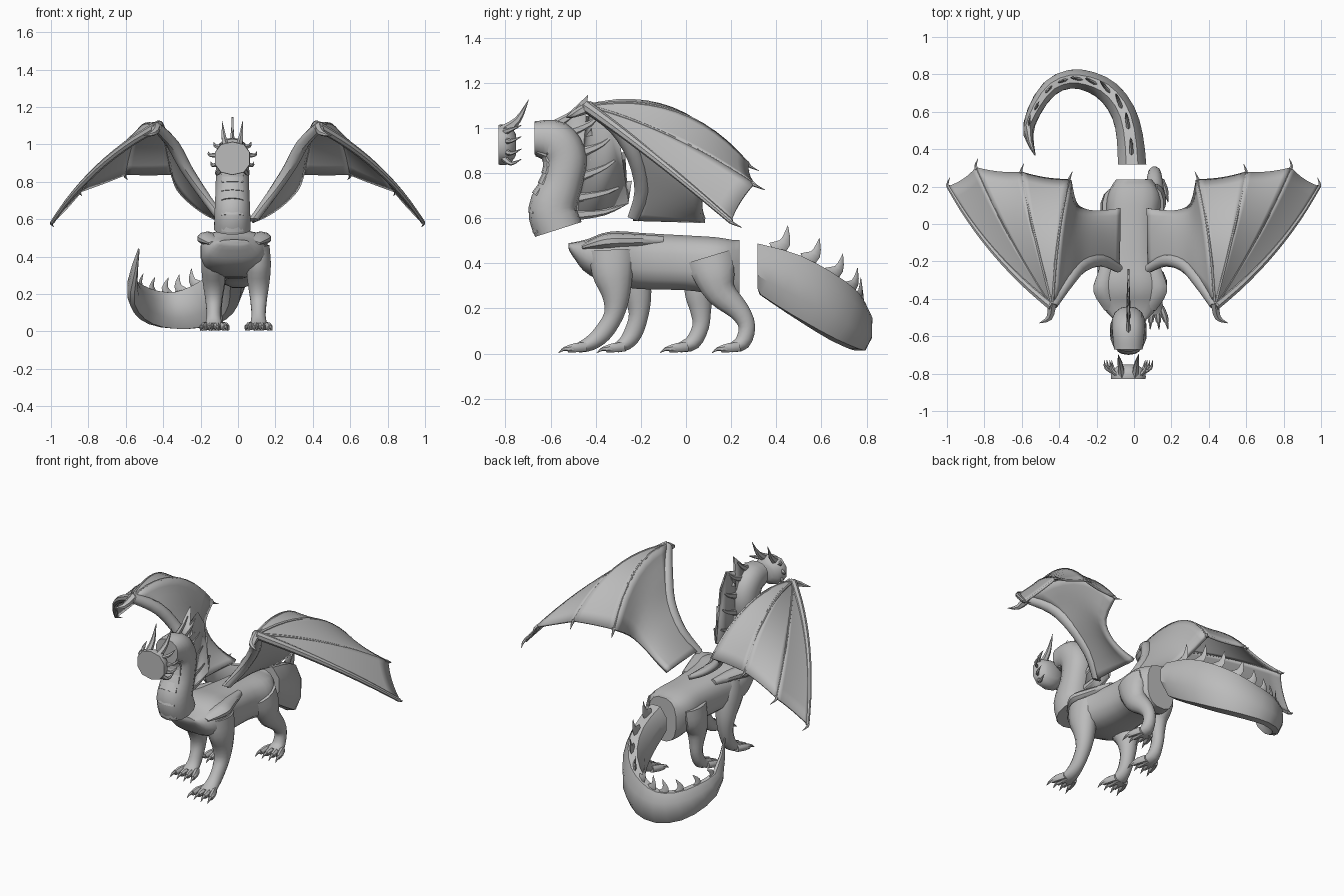
import bpy, bmesh, math
from mathutils import Vector as V

cube = bpy.data.objects.get("Cube")
if cube:
    bpy.data.objects.remove(cube)

grey = bpy.data.materials.new("stone grey")
grey.use_nodes = True
grey.diffuse_color = (0.5, 0.5, 0.5, 1)
grey.node_tree.nodes["Principled BSDF"].inputs["Base Color"].default_value = (0.5, 0.5, 0.5, 1)
X = V((1, 0, 0))
MID = -0.02


def finish(name, bm, angle=40):
    bmesh.ops.recalc_face_normals(bm, faces=bm.faces)
    mesh = bpy.data.meshes.new(name)
    bm.to_mesh(mesh)
    bm.free()
    ob = bpy.data.objects.new(name, mesh)
    bpy.context.collection.objects.link(ob)
    mesh.materials.append(grey)
    bpy.ops.object.select_all(action='DESELECT')
    ob.select_set(True)
    bpy.context.view_layer.objects.active = ob
    bpy.ops.object.shade_smooth_by_angle(angle=math.radians(angle))
    return ob


def smooth(rows, steps):
    """Catmull-Rom resampling of rows of numbers."""
    rows = [list(r) for r in rows]
    ext = [rows[0]] + rows + [rows[-1]]
    out = []
    for a, b, c, d in zip(ext, ext[1:], ext[2:], ext[3:]):
        for k in range(steps):
            t = k / steps
            out.append([q + t * (r - p) / 2 + t * t * (2 * p - 5 * q + 4 * r - s) / 2
                        + t ** 3 * (3 * q - p - 3 * r + s) / 2
                        for p, q, r, s in zip(a, b, c, d)])
    return out + [rows[-1]]


def loft(name, rows, steps=3, n=12, side=None, ends=None, power=1.0):
    """Tube through rows of x, y, z, half width, half height."""
    rows = smooth(rows, steps)
    pts = [V(r[:3]) for r in rows]
    bm = bmesh.new()
    rings = []
    for i, r in enumerate(rows):
        tan = (pts[min(i + 1, len(pts) - 1)] - pts[max(i - 1, 0)]).normalized()
        if ends and i in (0, len(rows) - 1):
            tan = V(ends[0 if i == 0 else 1]).normalized()
        u = (side or tan.cross(V((0, 0, 1)))).normalized()
        v = u.cross(tan).normalized()
        ring = []
        for k in range(n):
            a = math.tau * (k + 0.5) / n
            c, s = math.cos(a), math.sin(a)
            ring.append(bm.verts.new(pts[i] + u * r[3] * math.copysign(abs(c) ** power, c)
                                     + v * r[4] * math.copysign(abs(s) ** power, s)))
        rings.append(ring)
    for p, q in zip(rings, rings[1:]):
        for k in range(n):
            bm.faces.new((p[k], p[k - 1], q[k - 1], q[k]))
    bm.faces.new(rings[0])
    bm.faces.new(rings[-1])
    return finish(name, bm)


def spike(name, base, bend, tip, w, h, side=None):
    rows = [(*base, w, h), (*bend, w * 0.7, h * 0.6), (*tip, 0.001, 0.001)]
    return loft(name, rows, 3, 6, side)


# Torso, flat at the neck and tail joints
loft("torso", [(MID, -.52, .478, .075, .012), (MID, -.47, .457, .125, .05),
               (MID, -.41, .437, .162, .092), (MID, -.32, .425, .182, .12),
               (MID, -.2, .41, .155, .126), (-.01, 0, .402, .138, .123),
               (0, .12, .39, .148, .128), (0, .19, .372, .125, .135),
               (0, .238, .368, .097, .138)],
     3, 16, X, [(0, 1, 0), (0, 1, 0)], 0.75)
# Shoulder flanges
for s in (-1, 1):
    loft("shoulder", [(MID + s * .1, -.46, .47, .04, .012), (MID + s * .145, -.36, .495, .055, .034),
                      (MID + s * .13, -.26, .5, .045, .032), (MID + s * .1, -.1, .5, .02, .02)],
         3, 10, X)


# Legs with toes and claws
def leg(name, x, ys, zs, rx, ry):
    loft(name, [(x, *r) for r in zip(ys, zs, rx, ry)], 3, 12, X)
    y = ys[-1]
    for k in range(4):
        dx = (k - 1.5) * .032
        loft("toe", [(x + dx * .7, y + .04, .03, .018, .022),
                     (x + dx * 1.1, y - .01, .026, .02, .022),
                     (x + dx * 1.3, y - .045, .02, .014, .016)], 2, 8, X)
        spike("claw", (x + dx * 1.28, y - .035, .022), (x + dx * 1.4, y - .06, .02),
              (x + dx * 1.5, y - .085, .003), .011, .014, X)


front = ((.46, .36, .26, .17, .09, .045, .025), (.06, .068, .06, .046, .039, .044, .052),
         (.1, .095, .065, .045, .042, .034, .022))
hind = ((.43, .35, .27, .19, .12, .05, .026), (.05, .062, .056, .042, .035, .04, .052),
        (.1, .095, .07, .048, .038, .036, .022))
leg("left_front_leg", .11, (-.33, -.325, -.31, -.32, -.37, -.425, -.48), *front)
leg("right_front_leg", -.13, (-.29, -.25, -.215, -.21, -.235, -.27, -.31), *front)
leg("left_hind_leg", .11, (.1, .125, .155, .235, .27, .25, .2), *hind)
leg("right_hind_leg", -.12, (.09, .085, .06, .065, .065, .03, -.03), *hind)

# Neck, cut at both ends
NX = -.03
neck = [(NX, -.565, .55, .1, .108), (NX, -.59, .64, .097, .108), (NX, -.55, .755, .092, .092),
        (NX, -.535, .865, .09, .095), (NX, -.58, .94, .088, .094), (NX, -.67, .955, .078, .074)]
loft("neck", neck, 4, 14, X, [(0, -.3, .94), (0, -1, 0)], .9)

# Overlapping throat plates
path = smooth(neck, 4)
for i in range(1, len(path) - 3, 2):
    p, q = path[i], path[i + 2]
    t = (V(q[:3]) - V(p[:3])).normalized()
    out = t.cross(X)
    if out.y > 0:
        out = -out
    a = V(p[:3]) + out * p[4] * .78
    b = V(q[:3]) + out * q[4] * .73
    loft("throat_plate", [(*a, .062, .028), (*b, .054, .024)], 1, 10, X)

# Crest of spikes joined by webbing behind the neck
base = [(-.58, 1.01), (-.51, .98), (-.46, .89), (-.46, .785), (-.475, .69), (-.48, .615)]
tips = [(-.434, 1.146), (-.36, 1.08), (-.3, .99), (-.27, .894), (-.24, .765), (-.255, .665)]
bm = bmesh.new()
outline = []
for i, (b, t) in enumerate(zip(base, tips)):
    outline.append(t)
    if i < len(base) - 1:
        b2, t2 = base[i + 1], tips[i + 1]
        f = .68 + .06 * i
        outline.append([f * (p + q) / 2 + (1 - f) * (r + w) / 2
                        for p, q, r, w in zip(b, b2, t, t2)])
    mid = ((b[0] + t[0]) / 2 + .01, (b[1] + t[1]) / 2 - .012)
    spike("crest_spike", (NX, *b), (NX, *mid), (NX, *t), .013, .024, X)
bm.faces.new([bm.verts.new((NX, *p)) for p in outline + base[::-1]])
bmesh.ops.triangulate(bm, faces=bm.faces)
web = finish("crest_web", bm)
web.modifiers.new("thickness", 'SOLIDIFY').thickness = .01
web.modifiers["thickness"].offset = 0

# Head cap with flat face, horns and cheek spikes
loft("head", [(NX, -.83, .925, .096, .088), (NX, -.80, .925, .096, .09),
              (NX, -.772, .925, .078, .075), (NX, -.752, .925, .048, .045)],
     2, 10, X, [(0, 1, 0), (0, 1, 0)], .85)
for s in (-1, 1):
    spike("horn", (NX + s * .035, -.81, .985), (NX + s * .045, -.745, 1.035),
          (NX + s * .055, -.697, 1.125), .02, .026, X)
    for z, w in ((1.0, .1), (.95, .13), (.895, .115), (.85, .09)):
        spike("cheek_spike", (NX + s * .06, -.81, .925 + (z - .925) * .75),
              (NX + s * w * .9, -.775, z - .008), (NX + s * w, -.728, z + .012), .016, .016, X)

# Curled tail and its hooked spikes
tail = [(-.01, .317, .388, .082, .108), (-.02, .45, .325, .076, .132), (-.05, .58, .248, .07, .138),
        (-.12, .69, .175, .066, .135), (-.22, .755, .13, .06, .122), (-.34, .775, .112, .054, .106),
        (-.45, .725, .127, .048, .098), (-.53, .61, .172, .04, .085), (-.565, .49, .25, .028, .06),
        (-.53, .37, .44, .004, .006)]
loft("tail", tail, 2, 8, None, [(0, 1, 0), (.3, -.5, .8)])
path = smooth(tail, 6)
for i in range(2, len(path) - 5, 5):
    t = (V(path[i + 1][:3]) - V(path[i - 1][:3])).normalized()
    u = t.cross(V((0, 0, 1))).normalized()
    up = u.cross(t)
    p = V(path[i][:3]) + up * (path[i][4] - .025)
    k = 1 - .45 * i / len(path)
    spike("tail_spike", p, p + up * .055 * k + t * .03 * k,
          p + up * .13 * k + t * .01 * k, .013 * k, .042 * k, u)


# Wings: each is an arm, fingers and webbing
def bezier(a, c, b, t):
    return a * (1 - t) ** 2 + c * 2 * t * (1 - t) + b * t * t


def sheet(name, func, place, thick, nu=12, nv=8):
    bm = bmesh.new()
    g = [[bm.verts.new(place(func(i / nu, j / nv))) for j in range(nv + 1)]
         for i in range(nu + 1)]
    for i in range(nu):
        for j in range(nv):
            bm.faces.new((g[i][j], g[i + 1][j], g[i + 1][j + 1], g[i][j + 1]))
    bmesh.ops.remove_doubles(bm, verts=bm.verts, dist=.0005)
    ob = finish(name, bm)
    m = ob.modifiers.new("thickness", 'SOLIDIFY')
    m.thickness, m.offset = thick, 0


wrist = V((.435, -.44, 1.095))
fingers = [(V((.78, -.17, .905)), V((.99, .2, .585))), (V((.68, -.07, 1.0)), V((.84, .3, .75))),
           (V((.55, 0, 1.17)), V((.6, .275, .84))), (V((.41, -.02, 1.2)), V((.345, .235, .84)))]
arm = [V(p) for p in ((.085, -.235, .595), (.175, -.195, .72), (.275, -.225, .87),
                      (.35, -.31, 1.005))] + [wrist]
rear = [V(p) for p in ((.075, .085, .59), (.165, .07, .63), (.25, .07, .69),
                       (.315, .11, .76))] + [fingers[3][1]]
arm_s, rear_s = smooth(arm, 3), smooth(rear, 3)


def inner(t, s):
    i = round(t * 12)
    a, b = V(arm_s[i]), V(rear_s[i])
    bulge = fingers[3][0] - (wrist + fingers[3][1]) / 2
    return a.lerp(b, s) + bulge * 2 * s * (1 - s) * t ** 2


def panel(f, g):
    def point(t, s):
        p = bezier(wrist, *f, t).lerp(bezier(wrist, *g, t), s)
        dip = 4 * s * (1 - s) * t
        return p.lerp(wrist, .015 * dip * t) - V((0, 0, .005 * dip))
    return point


for side_name, s in (("left", 1), ("right", -1)):
    def place(p):
        return V((s * p.x - .002, p.y, p.z))

    sheet(side_name + "_inner_web", inner, place, .026)
    for f, g in zip(fingers, fingers[1:]):
        sheet(side_name + "_outer_web", panel(f, g), place, .014)
    radii = (.026, .033, .036, .036, .028)
    loft(side_name + "_wing_arm", [(*place(p), r, r) for p, r in zip(arm, radii)], 3, 10, X)
    for k, (c, end) in enumerate(fingers):
        w = .026 if k == 0 else .012
        loft(side_name + "_wing_finger",
             [(*place(bezier(wrist, c, end, t / 6)), w * (1 - t / 11), w * (1 - t / 11))
              for t in range(7)], 2, 8)
        d = (end - c).normalized()
        spike(side_name + "_finger_claw", place(end - d * .01), place(end + d * .015),
              place(end + d * .02 + V((-.015, .035, -.015))), .011, .011)
    spike(side_name + "_wrist_claw", place(wrist + V((0, .02, 0))),
          place(wrist + V((.015, -.06, -.035))), place(wrist + V((.07, -.09, -.05))), .026, .026)
